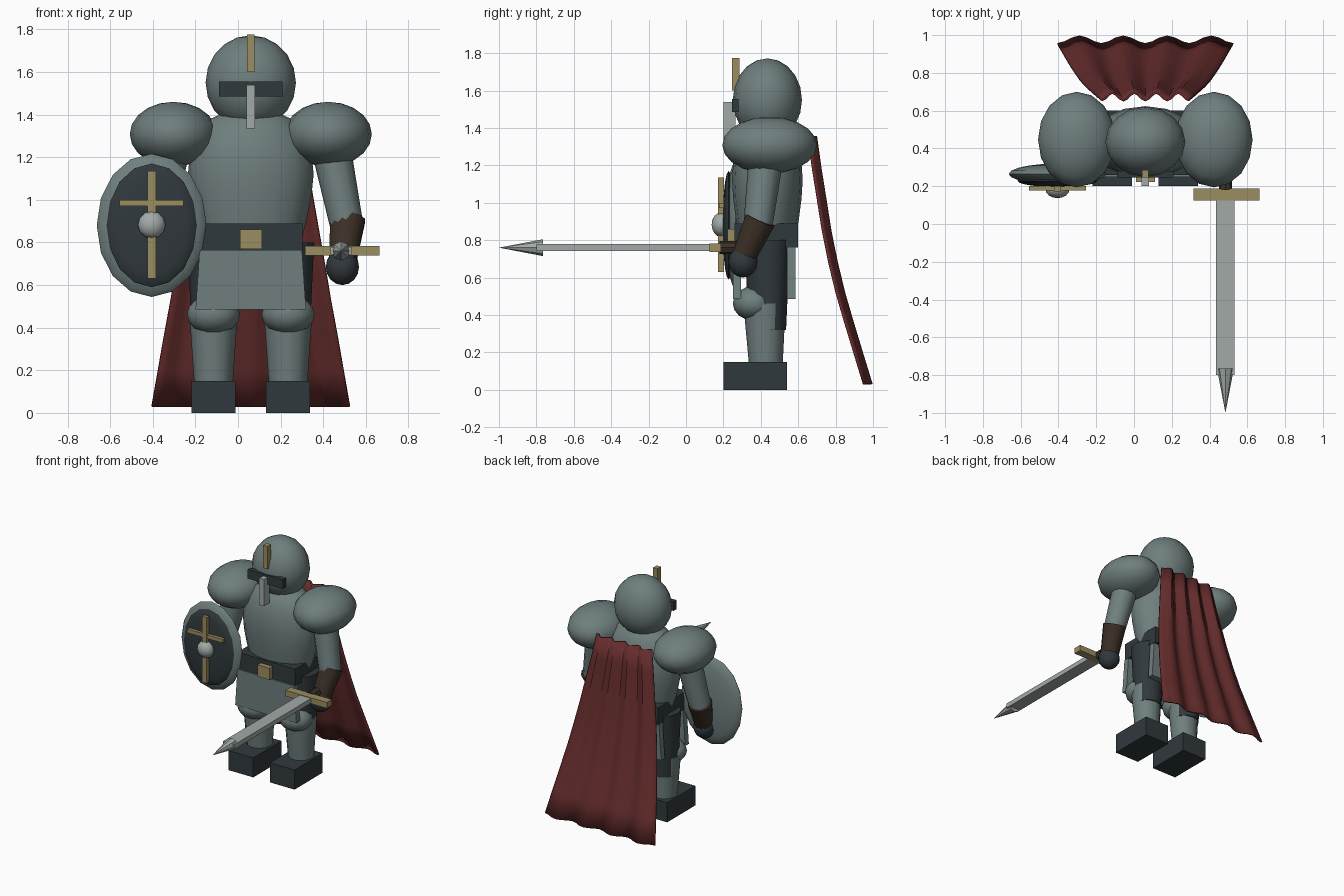
import bpy, bmesh, math
from mathutils import Vector, Matrix

if "Cube" in bpy.data.objects:
    bpy.data.objects.remove(bpy.data.objects["Cube"])

CX, CY = 0.06, 0.435   # body axis


def material(name, rgb):
    m = bpy.data.materials.new(name)
    m.diffuse_color = (*rgb, 1)
    m.use_nodes = True
    m.node_tree.nodes["Principled BSDF"].inputs["Base Color"].default_value = m.diffuse_color
    return m


STEEL = material("steel", (0.16, 0.21, 0.21))
DARK = material("dark_steel", (0.03, 0.04, 0.045))
BRIGHT = material("bright_steel", (0.36, 0.40, 0.39))
GOLD = material("brass", (0.33, 0.27, 0.12))
LEATHER = material("leather", (0.045, 0.03, 0.02))
RED = material("red_cloth", (0.13, 0.025, 0.025))


def finish(name, bm, mat, smooth=True):
    bmesh.ops.recalc_face_normals(bm, faces=bm.faces)
    me = bpy.data.meshes.new(name)
    bm.to_mesh(me)
    bm.free()
    ob = bpy.data.objects.new(name, me)
    bpy.context.collection.objects.link(ob)
    me.materials.append(mat)
    if smooth:
        bpy.ops.object.select_all(action='DESELECT')
        ob.select_set(True)
        bpy.context.view_layer.objects.active = ob
        bpy.ops.object.shade_smooth_by_angle(angle=math.radians(40))
    return ob


def box(name, x, y, z, mat, flare=1.0):
    """Box from (min, max) ranges; flare widens the bottom in x."""
    bm = bmesh.new()
    bmesh.ops.create_cube(bm, size=1)
    for v in bm.verts:
        k = flare if v.co.z < 0 else 1
        v.co = [(r[0] + r[1]) / 2 + c * (r[1] - r[0]) for r, c in zip((x, y, z), v.co)]
        v.co.x = (x[0] + x[1]) / 2 + (v.co.x - (x[0] + x[1]) / 2) * k
    return finish(name, bm, mat, False)


def ball(name, loc, radii, mat, rot=None, seg=16, rings=10):
    bm = bmesh.new()
    bmesh.ops.create_uvsphere(bm, u_segments=seg, v_segments=rings, radius=1)
    m = Matrix.Translation(loc) @ Matrix.Diagonal((*radii, 1))
    if rot:
        m = m @ Matrix.Rotation(rot[0], 4, rot[1])
    bmesh.ops.transform(bm, matrix=m, verts=bm.verts)
    return finish(name, bm, mat)


def tube(name, a, b, r1, r2, mat, seg=12):
    a, b = Vector(a), Vector(b)
    bm = bmesh.new()
    bmesh.ops.create_cone(bm, cap_ends=True, segments=seg, radius1=r1, radius2=r2, depth=(b - a).length)
    q = (b - a).to_track_quat('Z', 'Y').to_matrix().to_4x4()
    bmesh.ops.transform(bm, matrix=Matrix.Translation((a + b) / 2) @ q, verts=bm.verts)
    return finish(name, bm, mat)


def lathe(name, profile, sx, sy, mat, seg=16):
    bm = bmesh.new()
    rings = [[bm.verts.new((CX + r * sx * math.cos(2 * math.pi * i / seg),
                            CY + r * sy * math.sin(2 * math.pi * i / seg), z))
              for i in range(seg)] for r, z in profile]
    for lo, hi in zip(rings, rings[1:]):
        for i in range(seg):
            j = (i + 1) % seg
            bm.faces.new((lo[i], lo[j], hi[j], hi[i]))
    bm.faces.new(rings[0])
    bm.faces.new(rings[-1])
    return finish(name, bm, mat)


# helmet
ball("helmet", (CX, CY, 1.55), (0.212, 0.185, 0.222), STEEL)
box("visor_slit", (-0.09, 0.21), (0.245, 0.28), (1.485, 1.555), DARK)
box("nose_guard", (0.04, 0.08), (0.20, 0.265), (1.335, 1.54), BRIGHT)
box("helmet_crest", (0.042, 0.078), (0.245, 0.287), (1.60, 1.775), GOLD)

# torso and waist
lathe("breastplate", [(0.24, 0.82), (0.265, 0.92), (0.285, 1.02), (0.295, 1.12), (0.285, 1.22),
                      (0.25, 1.31), (0.19, 1.38), (0.10, 1.42)], 1, 0.64, STEEL)
box("belt", (-0.185, 0.303), (0.26, 0.60), (0.76, 0.89), DARK)
box("buckle", (0.01, 0.112), (0.222, 0.27), (0.77, 0.86), GOLD)
box("front_skirt_plate", (-0.18, 0.30), (0.25, 0.295), (0.485, 0.765), STEEL, 1.08)
box("back_skirt_plate", (-0.18, 0.30), (0.54, 0.585), (0.485, 0.765), STEEL, 1.08)

# limbs, mirrored about the body axis
for side, s in (("left", 1), ("right", -1)):
    def px(d):
        return CX + s * d
    ball(side + "_pauldron", (px(0.363), 0.447, 1.308), (0.205, 0.253, 0.152), STEEL)
    tube(side + "_arm", (px(0.365), 0.435, 1.30), (px(0.45), 0.385, 0.88), 0.095, 0.078, STEEL)
    tube(side + "_cuff", (px(0.455), 0.397, 0.91), (px(0.432), 0.315, 0.725), 0.085, 0.068, LEATHER)
    ball(side + "_hand", (px(0.43), 0.305, 0.685), (0.078, 0.078, 0.085), DARK, seg=12, rings=8)
    tube(side + "_thigh", (px(0.175), 0.435, 0.80), (px(0.175), 0.435, 0.32), 0.122, 0.1, DARK)
    ball(side + "_knee", (px(0.175), 0.362, 0.462), (0.125, 0.112, 0.092), STEEL, seg=12, rings=8)
    tube(side + "_shin", (px(0.175), 0.42, 0.46), (px(0.175), 0.427, 0.13), 0.113, 0.09, STEEL)
    box(side + "_boot", (px(0.175) - 0.104, px(0.175) + 0.104), (0.20, 0.54), (0, 0.15), DARK)

# sword
box("sword_guard", (0.315, 0.665), (0.125, 0.187), (0.738, 0.783), GOLD)
box("sword_blade", (0.435, 0.532), (-0.80, 0.13), (0.743, 0.779), BRIGHT)
tube("sword_tip", (0.484, -0.765, 0.76), (0.484, -1.0, 0.76), 0.045, 0, BRIGHT, 8)
tube("sword_grip", (0.484, 0.18, 0.76), (0.484, 0.34, 0.76), 0.035, 0.035, LEATHER, 8)

# shield
SX, SZ = -0.405, 0.88
face_on = (math.pi / 2, 'X')
ball("shield", (SX, 0.265, SZ), (0.258, 0.055, 0.336), STEEL, face_on)
ball("shield_face", (SX, 0.228, SZ), (0.212, 0.032, 0.29), DARK, face_on)
box("shield_cross_upright", (SX - 0.019, SX + 0.019), (0.172, 0.202), (0.63, 1.135), GOLD)
box("shield_cross_bar", (SX - 0.15, SX + 0.15), (0.177, 0.202), (0.972, 1.0), GOLD)
ball("shield_boss", (SX, 0.187, SZ + 0.003), (0.065, 0.05, 0.065), BRIGHT, face_on, 12, 8)

# cape: rippled sheet along a curved side profile (half width, y, z)
profile = [(0.232, 0.675, 1.355), (0.26, 0.698, 1.19), (0.29, 0.725, 1.02), (0.32, 0.752, 0.85),
           (0.349, 0.785, 0.686), (0.377, 0.825, 0.52), (0.406, 0.87, 0.365), (0.435, 0.92, 0.20),
           (0.465, 0.972, 0.03)]
N = 24
bm = bmesh.new()
rows = [[bm.verts.new((CX + w * (2 * i / N - 1), y - 0.02 * math.cos(8 * math.pi * i / N), z))
         for i in range(N + 1)] for w, y, z in profile]
for a, b in zip(rows, rows[1:]):
    for i in range(N):
        bm.faces.new((a[i], a[i + 1], b[i + 1], b[i]))
cape = finish("cape", bm, RED)
mod = cape.modifiers.new("thickness", 'SOLIDIFY')
mod.thickness = 0.012
mod.offset = 0
